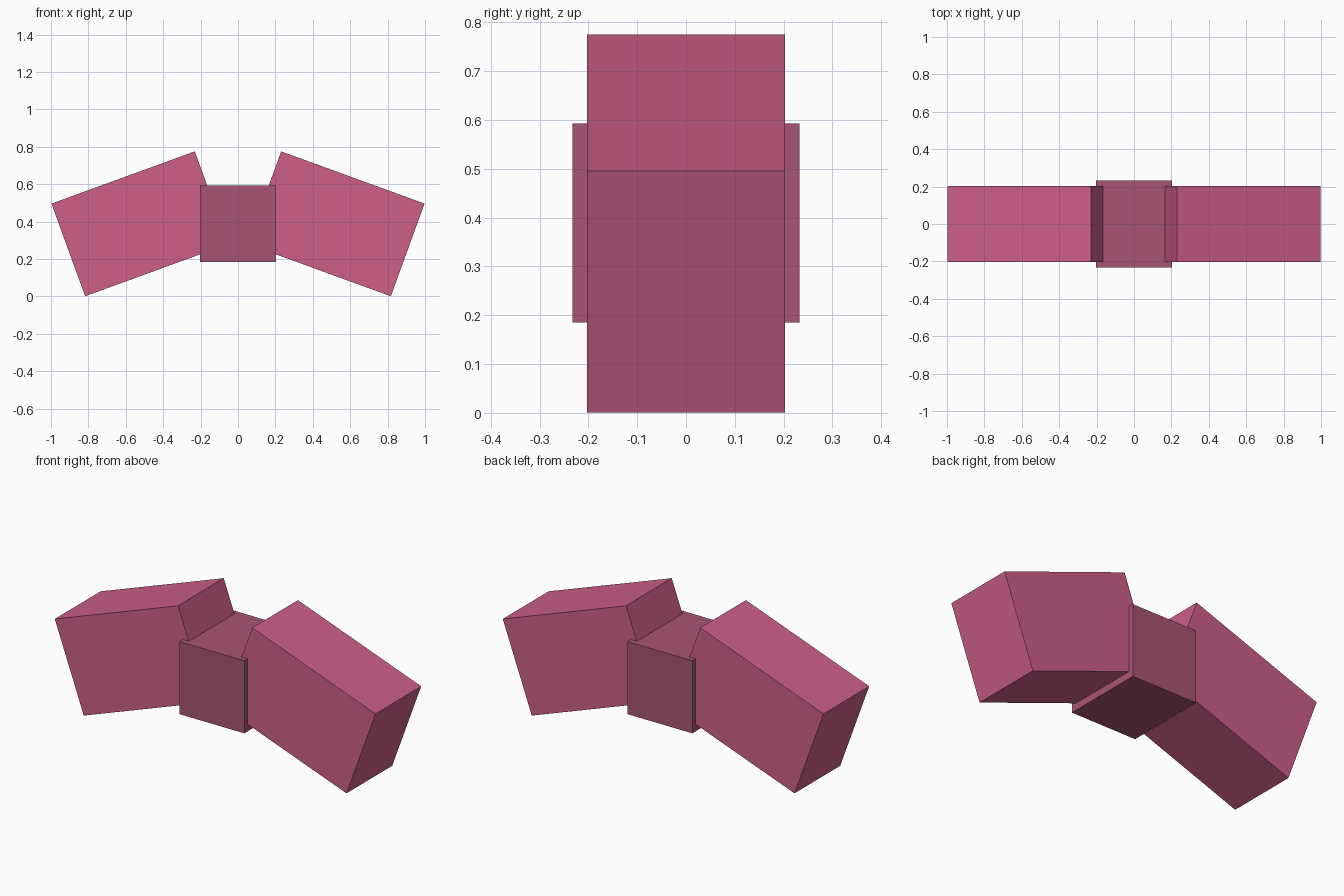
import bpy
from math import radians

cube = bpy.data.objects.get("Cube")
if cube:
    bpy.data.objects.remove(cube, do_unlink=True)


def make_material(name, rgb):
    mat = bpy.data.materials.new(name)
    mat.use_nodes = True
    color = (*rgb, 1)
    mat.diffuse_color = color
    mat.node_tree.nodes["Principled BSDF"].inputs["Base Color"].default_value = color
    return mat


def box(name, center, size, mat, tilt=0):
    bpy.ops.mesh.primitive_cube_add(size=1, location=center, rotation=(0, radians(tilt), 0))
    obj = bpy.context.object
    obj.name = name
    obj.scale = size
    obj.data.materials.append(mat)
    return obj


pink = make_material("rose_pink", (0.61, 0.115, 0.25))
dull_pink = make_material("dull_rose", (0.40, 0.09, 0.172))

# Two wings drooping outward from the middle
for name, side in (("left_wing", 1), ("right_wing", -1)):
    box(name, (side * 0.524, 0, 0.388), (0.816, 0.406, 0.527), pink, side * 20)

# Central knot, slightly deeper than the wings
box("center_knot", (0, 0, 0.389), (0.404, 0.465, 0.408), dull_pink)
